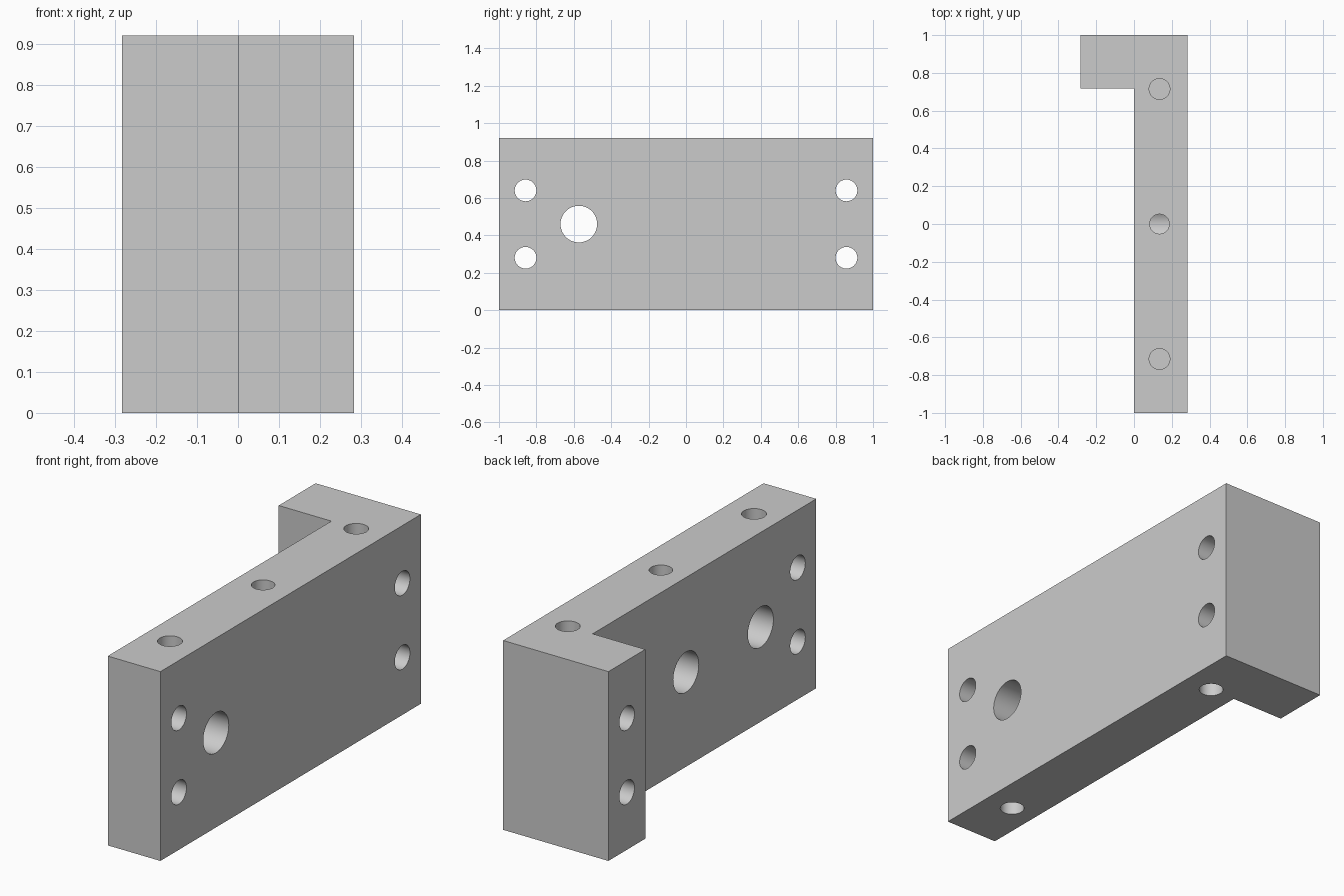
import bpy, bmesh
from mathutils import Vector

if "Cube" in bpy.data.objects:
    bpy.data.objects.remove(bpy.data.objects["Cube"], do_unlink=True)

HEIGHT = 0.92
HALF_X = 0.283
MID_Z = HEIGHT / 2
SCREW_X = 0.135

# One plain metal colour
metal = bpy.data.materials.new("light_grey_metal")
metal.use_nodes = True
colour = (0.6, 0.6, 0.6, 1)
metal.diffuse_color = colour
metal.node_tree.nodes["Principled BSDF"].inputs["Base Color"].default_value = colour


def make_object(name, bm):
    bmesh.ops.recalc_face_normals(bm, faces=bm.faces)
    mesh = bpy.data.meshes.new(name)
    bm.to_mesh(mesh)
    bm.free()
    mesh.materials.append(metal)
    obj = bpy.data.objects.new(name, mesh)
    bpy.context.scene.collection.objects.link(obj)
    return obj


# L-shaped bracket body extruded from its plan outline
outline = [(0, -1), (HALF_X, -1), (HALF_X, 1), (-HALF_X, 1), (-HALF_X, 0.717), (0, 0.717)]
bm = bmesh.new()
base = bm.faces.new([bm.verts.new((x, y, 0)) for x, y in outline])
raised = bmesh.ops.extrude_face_region(bm, geom=[base])["geom"]
bmesh.ops.translate(bm, vec=(0, 0, HEIGHT),
                    verts=[v for v in raised if isinstance(v, bmesh.types.BMVert)])
bracket = make_object("bracket_body", bm)
bpy.context.view_layer.objects.active = bracket
bracket.select_set(True)


def drill(start, end, radius):
    """Cut a round flat-ended hole between two points."""
    start, end = Vector(start), Vector(end)
    axis = end - start
    bm = bmesh.new()
    bmesh.ops.create_cone(bm, cap_ends=True, segments=48, radius1=radius,
                          radius2=radius, depth=axis.length)
    turn = axis.to_track_quat('Z', 'Y').to_matrix()
    bmesh.ops.rotate(bm, verts=bm.verts, matrix=turn)
    bmesh.ops.translate(bm, verts=bm.verts, vec=(start + end) / 2)
    cutter = make_object("hole_cutter", bm)
    cutter.hide_render = True
    mod = bracket.modifiers.new("hole", 'BOOLEAN')
    mod.operation = 'DIFFERENCE'
    mod.solver = 'EXACT'
    mod.object = cutter
    bpy.ops.object.modifier_apply(modifier=mod.name)
    bpy.data.objects.remove(cutter, do_unlink=True)


# Four mounting holes through the sides, at both ends
for y in (-0.858, 0.858):
    for z in (MID_Z - 0.18, MID_Z + 0.18):
        drill((-0.4, y, z), (0.4, y, z), 0.058)

# Large through hole, and matching blind socket on the inner face
drill((-0.1, -0.573, MID_Z), (0.4, -0.573, MID_Z), 0.098)
drill((-0.1, 0, MID_Z), (0.215, 0, MID_Z), 0.098)

# Blind screw holes in the top and bottom edges
for y in (-0.715, 0.715):
    drill((SCREW_X, y, HEIGHT + 0.1), (SCREW_X, y, HEIGHT - 0.28), 0.055)
    drill((SCREW_X, y, -0.1), (SCREW_X, y, 0.28), 0.055)

# Set screw hole from the top down into the socket
drill((SCREW_X, 0, HEIGHT + 0.1), (SCREW_X, 0, MID_Z), 0.052)

bpy.ops.object.shade_smooth_by_angle(angle=0.6)
